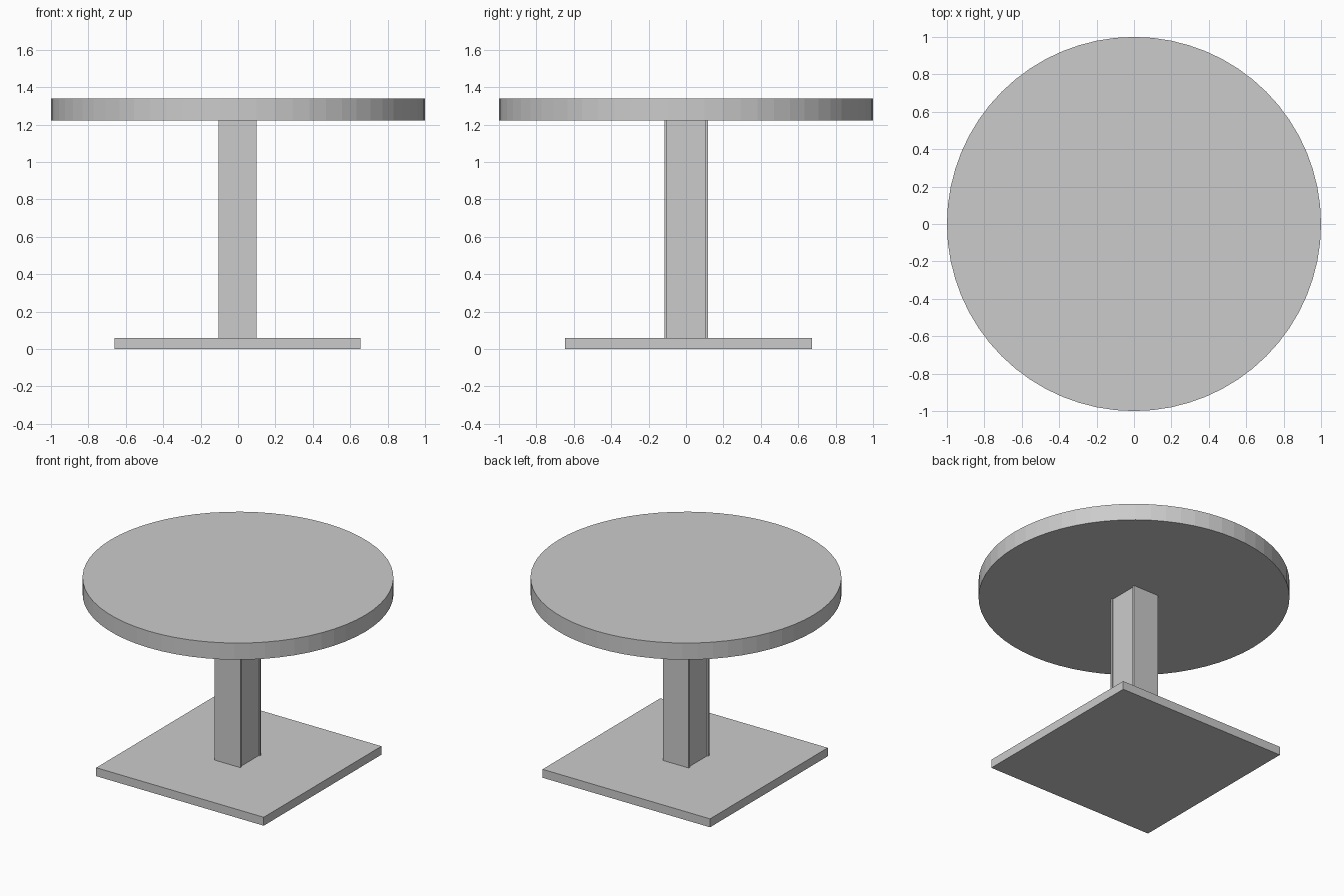
import bpy

if "Cube" in bpy.data.objects:
    bpy.data.objects.remove(bpy.data.objects["Cube"])


def box(name, x, y, z):
    """Box from (min, max) ranges on each axis."""
    bpy.ops.mesh.primitive_cube_add(size=1, location=[(r[0] + r[1]) / 2 for r in (x, y, z)])
    ob = bpy.context.object
    ob.name = name
    ob.scale = [r[1] - r[0] for r in (x, y, z)]
    bpy.ops.object.transform_apply(location=False, rotation=False, scale=True)
    return ob


BASE_TOP, TOP_BOTTOM, TOP = 0.06, 1.222, 1.34

# Square foot plate
box("base_plate", (-0.66, 0.655), (-0.647, 0.673), (0, BASE_TOP))

# Column: core with slightly wider front and back facing boards
post_z = (BASE_TOP, TOP_BOTTOM)
box("column_core", (-0.095, 0.09), (-0.102, 0.105), post_z)
box("column_front_board", (-0.104, 0.099), (-0.115, -0.102), post_z)
box("column_back_board", (-0.104, 0.099), (0.105, 0.118), post_z)

# Round tabletop
bpy.ops.mesh.primitive_cylinder_add(vertices=64, radius=1, depth=TOP - TOP_BOTTOM,
                                    location=(0, 0, (TOP + TOP_BOTTOM) / 2))
bpy.context.object.name = "tabletop"
